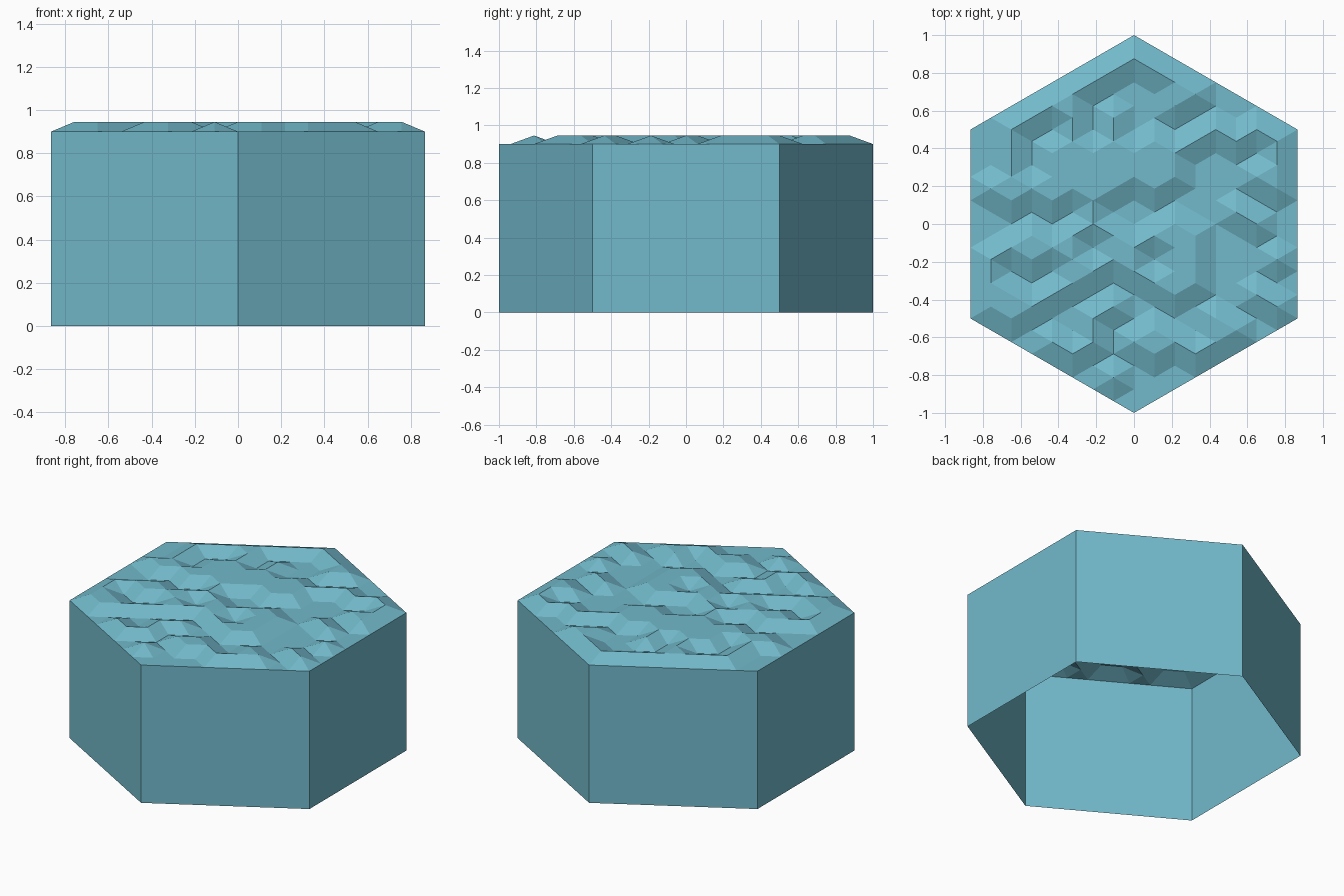
import bpy, bmesh, math, random

if "Cube" in bpy.data.objects:
    bpy.data.objects.remove(bpy.data.objects["Cube"])

N = 8                       # triangles along each hexagon side
DX, DY = math.sqrt(3) / 2 / N, 0.5 / N
BASE, BUMP = 0.9, 0.0455
random.seed(11)

mat = bpy.data.materials.new("pale teal")
mat.diffuse_color = (0.17, 0.49, 0.60, 1)
mat.use_nodes = True
mat.node_tree.nodes["Principled BSDF"].inputs["Base Color"].default_value = mat.diffuse_color


def add_object(name, bm):
    mesh = bpy.data.meshes.new(name)
    bm.normal_update()
    bm.to_mesh(mesh)
    bm.free()
    mesh.materials.append(mat)
    obj = bpy.data.objects.new(name, mesh)
    bpy.context.collection.objects.link(obj)
    return obj


# Clear ridges (high) and valleys (low) of the terrain, as (column, half step)
ridges = [(0, 14), (1, 13), (2, 12), (0, 4), (1, 3), (2, 4), (-6, 2), (-5, 3),
          (-4, 2), (-3, 3), (-2, 2), (2, -10), (3, -11), (4, -10)]
valleys = [(0, -14), (0, 12), (1, 11), (-1, 11), (0, 2), (1, 1), (2, 2), (3, 1),
           (-6, 0), (-5, 1), (-4, 0), (-3, 1), (2, -12), (1, -13)]


def height(i, k):
    raised = random.random() < 0.5
    if abs(i) == N or abs(k) == 2 * N - abs(i):
        return BASE         # flat rim
    if (i, k) in ridges:
        raised = True
    if (i, k) in valleys:
        raised = False
    return BASE + BUMP * raised


# Bumpy top: triangular grid with two height levels
bm = bmesh.new()
grid = {}
for i in range(-N, N + 1):
    top = 2 * N - abs(i)
    for k in range(-top, top + 1, 2):
        grid[i, k] = bm.verts.new((i * DX, k * DY, height(i, k)))
for (i, k) in grid:
    for corners in ([(i, k), (i + 1, k + 1), (i, k + 2)],
                    [(i, k), (i, k + 2), (i - 1, k + 1)]):
        if all(c in grid for c in corners):
            bm.faces.new([grid[c] for c in corners])
add_object("terrain_top", bm)

# Six side walls, open at the bottom
bm = bmesh.new()
rings = []
for z in (0, BASE):
    rings.append([bm.verts.new((math.cos(a), math.sin(a), z))
                  for a in (math.radians(30 + 60 * n) for n in range(6))])
low, high = rings
for n in range(6):
    m = (n + 1) % 6
    bm.faces.new((low[n], low[m], high[m], high[n]))
add_object("side_walls", bm)
